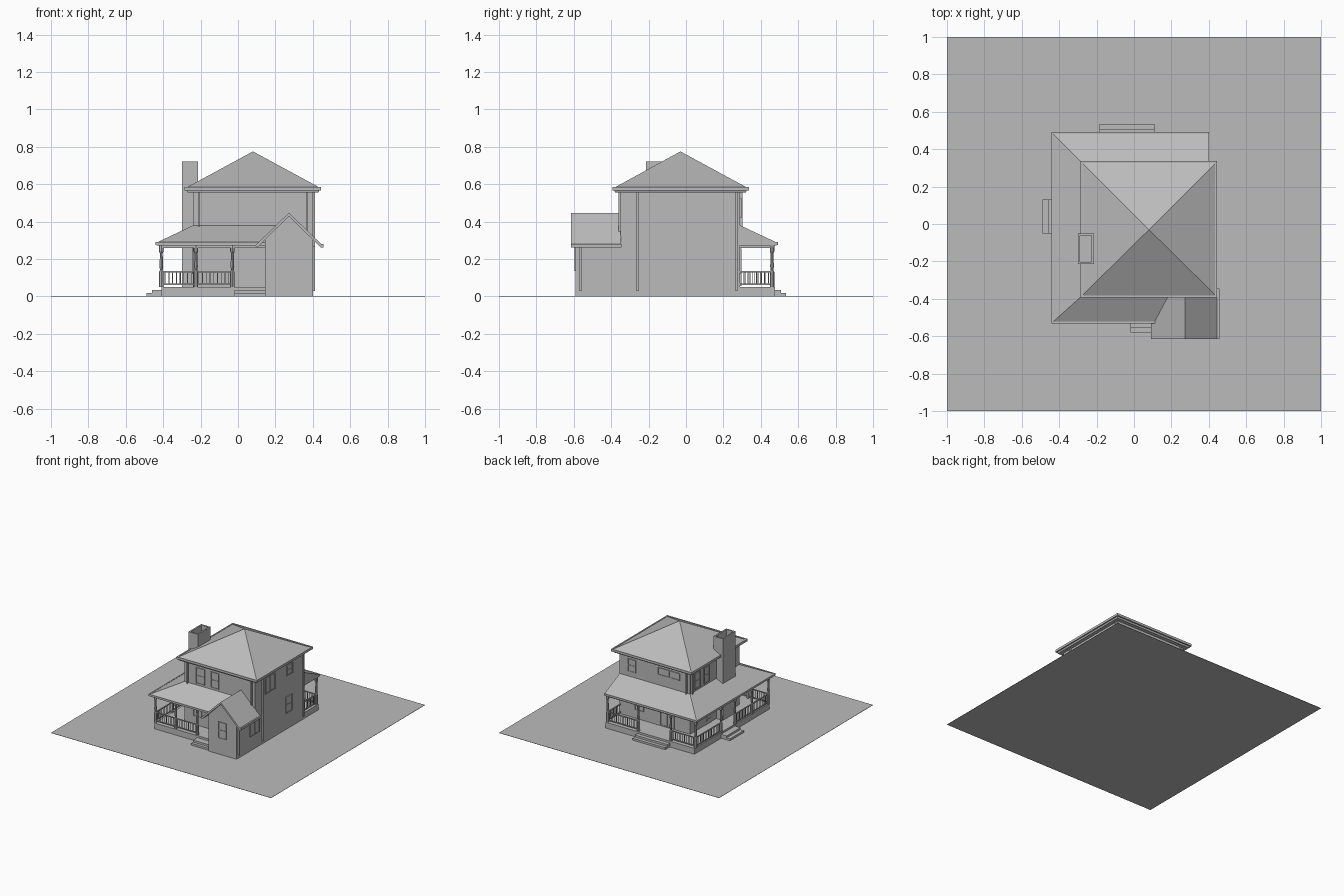
import bpy, bmesh, math

if "Cube" in bpy.data.objects:
    bpy.data.objects.remove(bpy.data.objects["Cube"])

grey = bpy.data.materials.new("plain grey")
grey.use_nodes = True
grey.diffuse_color = (0.5, 0.5, 0.5, 1)
grey.node_tree.nodes["Principled BSDF"].inputs["Base Color"].default_value = (0.5, 0.5, 0.5, 1)


def finish(name, bm):
    bmesh.ops.recalc_face_normals(bm, faces=bm.faces)
    mesh = bpy.data.meshes.new(name)
    bm.to_mesh(mesh)
    bm.free()
    mesh.materials.append(grey)
    obj = bpy.data.objects.new(name, mesh)
    bpy.context.collection.objects.link(obj)
    return obj


def add_box(bm, x0, x1, y0, y1, z0, z1):
    rings = [[(x0, y0, z), (x1, y0, z), (x1, y1, z), (x0, y1, z)] for z in (z0, z1)]
    loft(bm, rings)


def loft(bm, rings, caps=True):
    """Join closed rings of points in order, capping both ends."""
    rows = [[bm.verts.new(p) for p in ring] for ring in rings]
    n = len(rows[0])
    for a, b in zip(rows, rows[1:]):
        for i in range(n):
            j = (i + 1) % n
            bm.faces.new((a[i], a[j], b[j], b[i]))
    if caps:
        bm.faces.new(rows[0])
        bm.faces.new(rows[-1])


def boxes(name, *dims):
    bm = bmesh.new()
    for d in dims:
        add_box(bm, *d)
    return finish(name, bm)


def rect(x0, x1, y0, y1, z):
    return [(x0, y0, z), (x1, y0, z), (x1, y1, z), (x0, y1, z)]


# Wall planes: axis of the normal, position, outward sign
WALLS = {"front": ("y", -0.35, -1), "back": ("y", 0.29, 1), "left": ("x", 0.40, 1),
         "right": ("x", -0.24, -1), "wing": ("y", -0.59, -1)}


def on_wall(bm, wall, a0, a1, z0, z1, depth):
    axis, pos, sign = WALLS[wall]
    d0, d1 = sorted((pos - sign * 0.004, pos + sign * depth))
    if axis == "x":
        add_box(bm, d0, d1, a0, a1, z0, z1)
    else:
        add_box(bm, a0, a1, d0, d1, z0, z1)


def window(name, wall, a0, a1, z0, z1, cols=1, rows=2):
    """Framed opening with a grid of panes."""
    bm = bmesh.new()
    w = 0.005
    on_wall(bm, wall, a0, a1, z0, z1, 0.002)
    for i in range(cols + 1):
        a = a0 + (a1 - a0 - w) * i / cols
        on_wall(bm, wall, a, a + w, z0, z1, 0.007)
    for i in range(rows + 1):
        z = z0 + (z1 - z0 - w) * i / rows
        on_wall(bm, wall, a0, a1, z, z + w, 0.006)
    finish(name, bm)


# Ground and main volumes
boxes("ground", (-1, 1, -1, 1, 0, 0.002))
boxes("main_walls", (-0.24, 0.40, -0.35, 0.29, 0, 0.57))
boxes("porch_floor", (-0.41, 0.40, -0.50, 0.475, 0, 0.05))

# Main hipped roof with flat soffit
bm = bmesh.new()
loft(bm, [rect(-0.27, 0.43, -0.38, 0.32, 0.555), rect(-0.28, 0.44, -0.385, 0.33, 0.58)])
base = [bm.verts.new(p) for p in rect(-0.28, 0.44, -0.385, 0.33, 0.58)]
apex = bm.verts.new((0.08, -0.03, 0.775))
for i in range(4):
    bm.faces.new((base[i], base[(i + 1) % 4], apex))
finish("main_roof", bm)

# Gutter running round the main eaves
x0, x1, y0, y1 = -0.285, 0.445, -0.392, 0.337
g = 0.011
boxes("main_gutter",
      (x0, x1, y0, y0 + g, 0.567, 0.586), (x0, x1, y1 - g, y1, 0.567, 0.586),
      (x0, x0 + g, y0, y1, 0.567, 0.586), (x1 - g, x1, y0, y1, 0.567, 0.586))

# Front wing walls with gable
bm = bmesh.new()
gable = [(0.145, 0), (0.40, 0), (0.40, 0.31), (0.272, 0.435), (0.145, 0.31)]
loft(bm, [[(x, y, z) for x, z in gable] for y in (-0.59, -0.34)])
finish("wing_walls", bm)

# Wing gable roof slab
bm = bmesh.new()
chevron = [(0.09, 0.27), (0.272, 0.447), (0.455, 0.27),
           (0.442, 0.262), (0.272, 0.428), (0.103, 0.262)]
loft(bm, [[(x, y, z) for x, z in chevron] for y in (-0.615, -0.348)])
finish("wing_roof", bm)
boxes("wing_gutter", (0.443, 0.456, -0.615, -0.345, 0.262, 0.28))

# Porch roof wrapping three sides, swept along the eave path
bm = bmesh.new()
eave = [(0.25, -0.525), (-0.435, -0.525), (-0.435, 0.485), (0.40, 0.485)]
inner = [(0.25, -0.345), (-0.235, -0.345), (-0.235, 0.285), (0.40, 0.285)]
loft(bm, [[(ex, ey, 0.272), (ex, ey, 0.288), (ix, iy, 0.382), (ix, iy, 0.272)]
          for (ex, ey), (ix, iy) in zip(eave, inner)])
finish("porch_roof", bm)
boxes("porch_gutter",
      (-0.442, 0.13, -0.532, -0.522, 0.275, 0.291),
      (-0.442, -0.432, -0.532, 0.492, 0.275, 0.291),
      (-0.442, 0.40, 0.482, 0.492, 0.275, 0.291))
boxes("porch_beam",
      (-0.42, 0.145, -0.495, -0.475, 0.26, 0.274),
      (-0.42, -0.40, -0.495, 0.47, 0.26, 0.274),
      (-0.42, 0.40, 0.45, 0.47, 0.26, 0.274))

# Turned porch posts
FRONT_Y, BACK_Y, SIDE_X = -0.485, 0.46, -0.41
front_x = [SIDE_X, -0.225, -0.03]
back_x = [-0.185, 0.11, 0.39]
side_y = [BACK_Y, 0.13, -0.05, -0.27]
spots = ([(x, FRONT_Y) for x in front_x] + [(x, BACK_Y) for x in back_x]
         + [(SIDE_X, y) for y in side_y])
profile = [(0.012, 0.05), (0.012, 0.13), (0.007, 0.14), (0.010, 0.16),
           (0.007, 0.23), (0.012, 0.24), (0.012, 0.272)]
bm = bmesh.new()
for px, py in spots:
    loft(bm, [[(px + r * math.cos(a * math.pi / 4), py + r * math.sin(a * math.pi / 4), z)
               for a in range(8)] for r, z in profile])
finish("porch_posts", bm)


# Railings between posts, leaving gaps at the steps
def railing(bm, start, end):
    (ax, ay), (bx, by) = start, end
    for z in (0.062, 0.128):
        add_box(bm, min(ax, bx) - 0.004, max(ax, bx) + 0.004,
                min(ay, by) - 0.004, max(ay, by) + 0.004, z, z + 0.007)
    n = max(2, round(math.hypot(bx - ax, by - ay) / 0.02))
    for i in range(1, n):
        x, y = ax + (bx - ax) * i / n, ay + (by - ay) * i / n
        add_box(bm, x - 0.002, x + 0.002, y - 0.002, y + 0.002, 0.065, 0.13)


bm = bmesh.new()
railing(bm, (SIDE_X, FRONT_Y), (-0.03, FRONT_Y))
railing(bm, (SIDE_X, FRONT_Y), (SIDE_X, -0.05))
railing(bm, (SIDE_X, 0.13), (SIDE_X, BACK_Y))
railing(bm, (SIDE_X, BACK_Y), (-0.185, BACK_Y))
railing(bm, (0.11, BACK_Y), (0.39, BACK_Y))
railing(bm, (0.39, 0.29), (0.39, BACK_Y))
finish("porch_railing", bm)

# Steps, two treads each
boxes("front_steps", (-0.02, 0.145, -0.58, -0.50, 0, 0.018), (-0.02, 0.145, -0.555, -0.50, 0, 0.034))
boxes("side_steps", (-0.49, -0.41, -0.05, 0.13, 0, 0.018), (-0.46, -0.41, -0.05, 0.13, 0, 0.034))
boxes("back_steps", (-0.185, 0.11, 0.47, 0.535, 0, 0.018), (-0.185, 0.11, 0.47, 0.507, 0, 0.034))

# Chimney with a hollow top
bm = bmesh.new()
loft(bm, [rect(-0.30, -0.215, -0.215, -0.05, 0.05), rect(-0.30, -0.215, -0.215, -0.05, 0.72),
          rect(-0.288, -0.227, -0.203, -0.062, 0.72), rect(-0.288, -0.227, -0.203, -0.062, 0.66)])
finish("chimney", bm)

# Windows
window("front_upper_window_a", "front", -0.135, -0.055, 0.395, 0.525)
window("front_upper_window_b", "front", 0.0, 0.072, 0.395, 0.525)
window("front_lower_window", "front", -0.16, -0.08, 0.12, 0.255)
window("wing_front_window", "wing", 0.235, 0.308, 0.135, 0.27)
window("left_upper_double_window", "left", -0.22, -0.095, 0.395, 0.525, 2, 1)
window("left_upper_small_window", "left", 0.06, 0.135, 0.44, 0.525)
window("left_lower_window", "left", 0.045, 0.125, 0.135, 0.27)
window("wing_side_window", "left", -0.42, -0.298, 0.12, 0.255, 2, 1)
window("back_upper_window", "back", 0.25, 0.325, 0.42, 0.525)
window("back_upper_wide_window", "back", -0.15, 0.05, 0.465, 0.525, 2, 1)
window("back_lower_window", "back", 0.18, 0.26, 0.12, 0.255)
window("back_double_door", "back", -0.10, 0.03, 0.055, 0.255, 2, 1)
for i, y in enumerate((0.04, 0.16)):
    window(f"right_upper_window_{i + 1}", "right", y, y + 0.075, 0.395, 0.525)
window("right_lower_window", "right", 0.16, 0.235, 0.12, 0.255)
window("right_lower_rear_window", "right", -0.32, -0.245, 0.12, 0.255)

# Panelled doors
for wall, a in (("front", 0.02), ("right", 0.0)):
    bm = bmesh.new()
    on_wall(bm, wall, a, a + 0.105, 0.05, 0.265, 0.003)
    for i in range(6):
        z = 0.075 + i * 0.03
        on_wall(bm, wall, a + 0.025, a + 0.08, z, z + 0.016, 0.007)
    finish(wall + "_door", bm)

# Downspouts beside the corners
bm = bmesh.new()
for wall, a, z0, z1 in (("left", -0.26, 0.03, 0.56), ("left", 0.27, 0.03, 0.56),
                        ("left", -0.565, 0.03, 0.27), ("front", -0.21, 0.36, 0.56),
                        ("front", 0.37, 0.33, 0.56), ("back", -0.21, 0.36, 0.56),
                        ("right", 0.27, 0.36, 0.56)):
    on_wall(bm, wall, a - 0.005, a + 0.005, z0, z1, 0.012)
finish("downspouts", bm)
